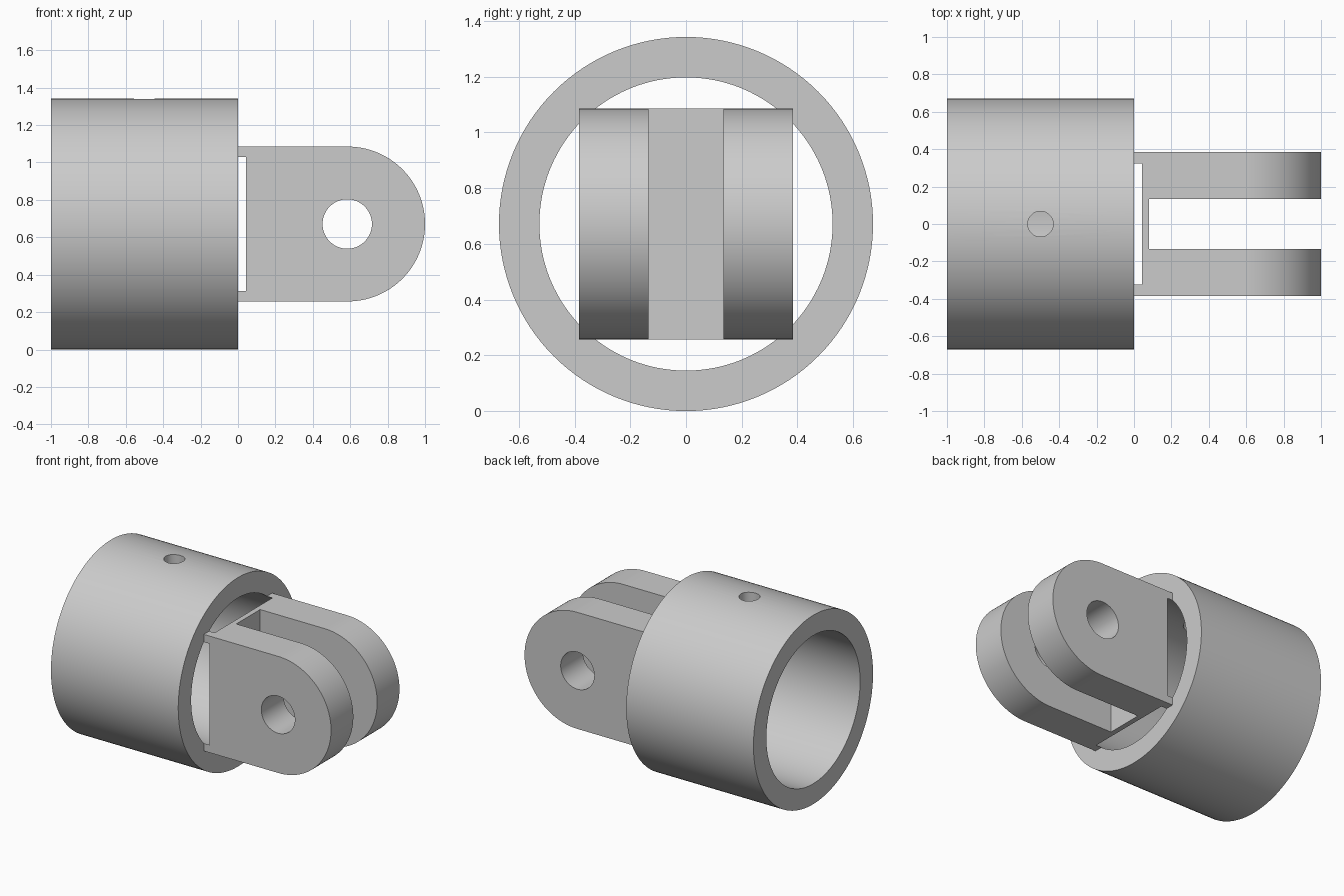
import bpy, bmesh
from math import pi, cos, sin, radians
from mathutils import Matrix

cube = bpy.data.objects.get("Cube")
if cube:
    bpy.data.objects.remove(cube, do_unlink=True)

AXIS_Z = 0.671                 # height of the shared centre line
OUTER, BORE = 0.671, 0.526     # socket radii
HALF_H, HALF_W = 0.414, 0.384  # fork half height and half width
EYE_X = 1 - HALF_H             # centre of the rounded fork ends

grey = bpy.data.materials.new("plain grey")
grey.use_nodes = True
colour = (0.6, 0.6, 0.6, 1)
grey.diffuse_color = colour
grey.node_tree.nodes["Principled BSDF"].inputs["Base Color"].default_value = colour


def make_object(name, bm):
    bmesh.ops.recalc_face_normals(bm, faces=bm.faces)
    mesh = bpy.data.meshes.new(name)
    bm.to_mesh(mesh)
    bm.free()
    mesh.materials.append(grey)
    obj = bpy.data.objects.new(name, mesh)
    bpy.context.collection.objects.link(obj)
    return obj


def cylinder(name, radius, length, centre, axis, sides=128):
    turn = {"X": Matrix.Rotation(pi / 2, 4, "Y"),
            "Y": Matrix.Rotation(pi / 2, 4, "X"),
            "Z": Matrix.Identity(4)}[axis]
    bm = bmesh.new()
    bmesh.ops.create_cone(bm, cap_ends=True, segments=sides, radius1=radius,
                          radius2=radius, depth=length,
                          matrix=Matrix.Translation(centre) @ turn)
    return make_object(name, bm)


def box(name, size, centre):
    bm = bmesh.new()
    bmesh.ops.create_cube(bm, size=1, matrix=Matrix.Translation(centre)
                          @ Matrix.Diagonal((*size, 1)))
    return make_object(name, bm)


def combine(target, other, operation):
    mod = target.modifiers.new(operation.title(), "BOOLEAN")
    mod.operation = operation
    mod.solver = "EXACT"
    mod.object = other
    bpy.context.view_layer.objects.active = target
    bpy.ops.object.modifier_apply(modifier=mod.name)
    bpy.data.objects.remove(other, do_unlink=True)


# Socket body
socket = cylinder("fork_socket", OUTER, 1, (-0.5, 0, AXIS_Z), "X")

# Fork block: square at the socket, round at the pin end
bm = bmesh.new()
outline = [(-0.03, HALF_H), (-0.03, -HALF_H)]
for i in range(65):
    a = -pi / 2 + pi * i / 64
    outline.append((EYE_X + HALF_H * cos(a), HALF_H * sin(a)))
face = bm.faces.new([bm.verts.new((x, -HALF_W, AXIS_Z + z)) for x, z in outline])
extruded = bmesh.ops.extrude_face_region(bm, geom=[face])["geom"]
bmesh.ops.translate(bm, vec=(0, 2 * HALF_W, 0),
                    verts=[v for v in extruded if isinstance(v, bmesh.types.BMVert)])
fork = make_object("fork_block", bm)

# Slot between the two fork arms, and the pin hole across them
combine(fork, box("slot_cutter", (1, 0.268, 2), (0.58, 0, AXIS_Z)), "DIFFERENCE")
combine(fork, cylinder("pin_cutter", 0.132, 2, (EYE_X - 0.002, 0, AXIS_Z), "Y", 64),
        "DIFFERENCE")

# Join, then bore through the socket and just into the back of the fork
combine(socket, fork, "UNION")
combine(socket, cylinder("bore_cutter", BORE, 1.54, (-0.727, 0, AXIS_Z), "X"),
        "DIFFERENCE")

# Set screw hole through the upper wall
combine(socket, cylinder("screw_cutter", 0.068, 0.6, (-0.5, 0, 1.3), "Z", 48),
        "DIFFERENCE")

# Smooth round walls, crisp edges
bpy.ops.object.select_all(action="DESELECT")
socket.select_set(True)
bpy.context.view_layer.objects.active = socket
bpy.ops.object.shade_smooth_by_angle(angle=radians(30))
